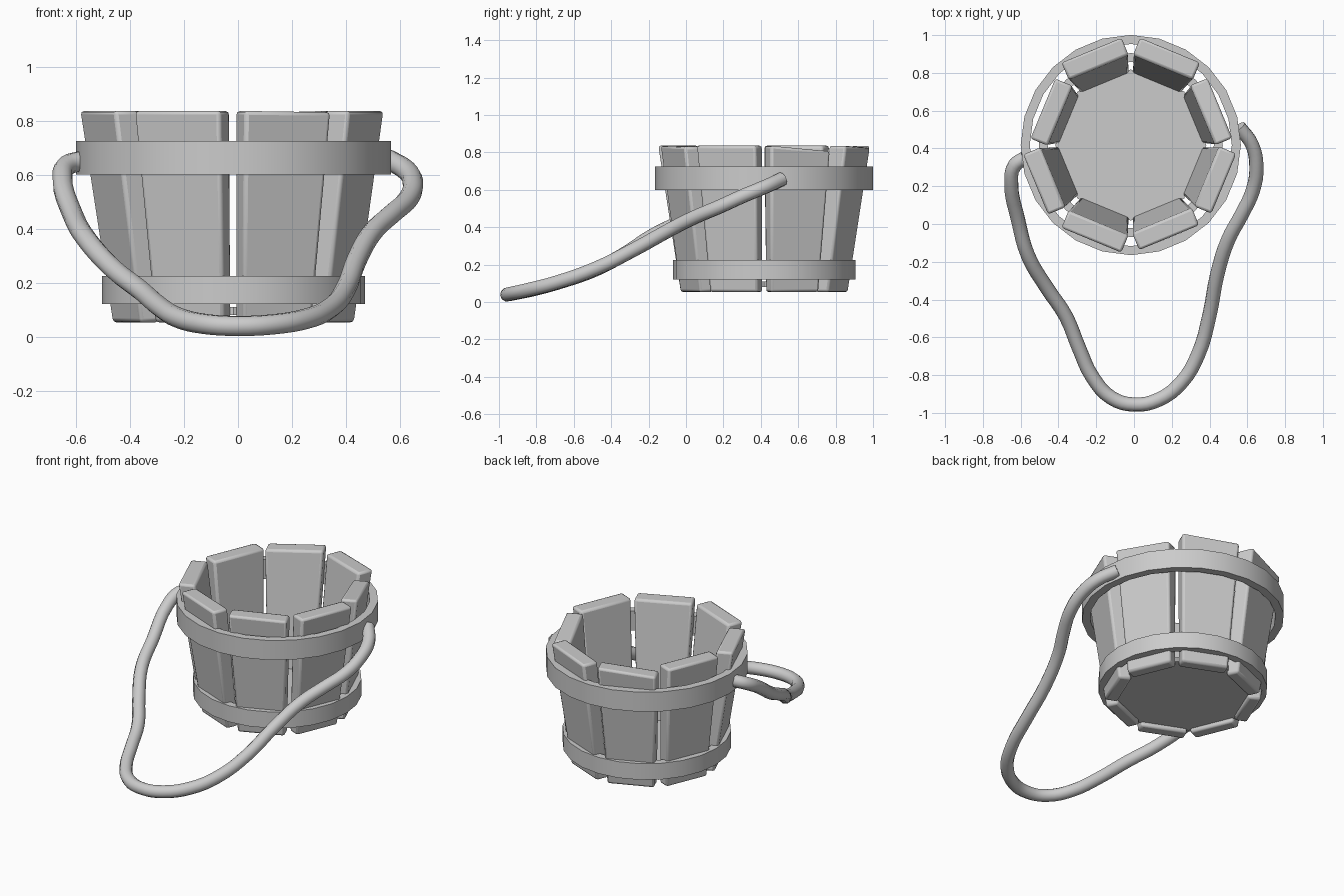
import bpy, bmesh, math
from mathutils import Vector

if "Cube" in bpy.data.objects:
    bpy.data.objects.remove(bpy.data.objects["Cube"])

CX, CY = -0.017, 0.418


def add_mesh(name, bm, angle=30, bevel=0):
    bmesh.ops.recalc_face_normals(bm, faces=bm.faces)
    me = bpy.data.meshes.new(name)
    bm.to_mesh(me)
    bm.free()
    ob = bpy.data.objects.new(name, me)
    bpy.context.collection.objects.link(ob)
    if bevel:
        m = ob.modifiers.new("soft_edges", 'BEVEL')
        m.width = bevel
        m.segments = 2
    bpy.ops.object.select_all(action='DESELECT')
    ob.select_set(True)
    bpy.context.view_layer.objects.active = ob
    bpy.ops.object.shade_smooth_by_angle(angle=math.radians(angle))
    return ob


def stave(name, angle, top_r, drop_a, drop_b):
    """Tapered, outward-leaning plank; drops lower its two upper corners."""
    n = Vector((math.cos(angle), math.sin(angle), 0))
    t = Vector((-n.y, n.x, 0))
    c = Vector((CX, CY, 0))
    bm = bmesh.new()
    rings = []
    for z, r_in, r_out, w, da, db in ((0.053, 0.352, 0.43, 0.139, 0, 0),
                                      (0.836, top_r - 0.1, top_r, 0.172, drop_a, drop_b)):
        rings.append([bm.verts.new(c + n * r + t * s + Vector((0, 0, z - d)))
                      for r, s, d in ((r_in, -w, da), (r_out, -w, da),
                                      (r_out, w, db), (r_in, w, db))])
    lo, hi = rings
    bm.faces.new(lo[::-1])
    bm.faces.new(hi)
    for i in range(4):
        j = (i + 1) % 4
        bm.faces.new((lo[i], lo[j], hi[j], hi[i]))
    add_mesh(name, bm, 35, 0.014)


def band(name, r_out, r_in, z0, z1, sides=24):
    """Flat hoop with a rectangular section."""
    bm = bmesh.new()
    section = ((r_out, z0), (r_out, z1), (r_in, z1), (r_in, z0))
    rings = []
    for k in range(sides):
        a = 2 * math.pi * k / sides
        rings.append([bm.verts.new((CX + r * math.cos(a), CY + r * math.sin(a), z))
                      for r, z in section])
    for k in range(sides):
        p, q = rings[k], rings[(k + 1) % sides]
        for i in range(4):
            j = (i + 1) % 4
            bm.faces.new((p[i], q[i], q[j], p[j]))
    add_mesh(name, bm)


# Eight slightly uneven staves: top distance, corner drops
staves = ((0.512, 0, 0.03), (0.545, 0, 0.01), (0.545, 0, 0.025), (0.505, 0, 0),
          (0.547, 0, 0), (0.547, 0, 0), (0.532, 0, 0.005), (0.535, 0, 0))
for k, (r, da, db) in enumerate(staves):
    stave(f"stave_{k + 1}", math.radians(22.5 + 45 * k), r, da, db)

# Hoops
band("upper_band", 0.583, 0.535, 0.60, 0.724)
band("lower_band", 0.487, 0.44, 0.122, 0.225)

# Bucket floor
bm = bmesh.new()
bmesh.ops.create_cone(bm, cap_ends=True, segments=8, radius1=0.40, radius2=0.40, depth=0.03)
bmesh.ops.translate(bm, verts=bm.verts, vec=(CX, CY, 0.095))
add_mesh("bucket_floor", bm)

# Drooping rope handle
path = [(-0.575, 0.35, 0.652), (-0.632, 0.31, 0.635), (-0.65, 0.22, 0.585),
        (-0.613, 0.02, 0.455), (-0.56, -0.17, 0.36), (-0.46, -0.34, 0.25),
        (-0.36, -0.49, 0.172), (-0.29, -0.66, 0.112), (-0.22, -0.81, 0.07),
        (-0.12, -0.92, 0.047), (0.0, -0.956, 0.04), (0.13, -0.93, 0.046),
        (0.25, -0.84, 0.066), (0.34, -0.69, 0.105), (0.40, -0.48, 0.18),
        (0.44, -0.27, 0.285), (0.50, -0.08, 0.39), (0.57, 0.05, 0.455),
        (0.63, 0.18, 0.51), (0.648, 0.30, 0.565), (0.625, 0.42, 0.615),
        (0.555, 0.515, 0.658)]
cu = bpy.data.curves.new("handle", 'CURVE')
cu.dimensions = '3D'
cu.bevel_depth = 0.038
cu.bevel_resolution = 3
cu.resolution_u = 4
cu.use_fill_caps = True
sp = cu.splines.new('BEZIER')
sp.bezier_points.add(len(path) - 1)
for bp, co in zip(sp.bezier_points, path):
    bp.co = co
    bp.handle_left_type = bp.handle_right_type = 'AUTO'
sp.use_smooth = True
handle = bpy.data.objects.new("handle", cu)
bpy.context.collection.objects.link(handle)
